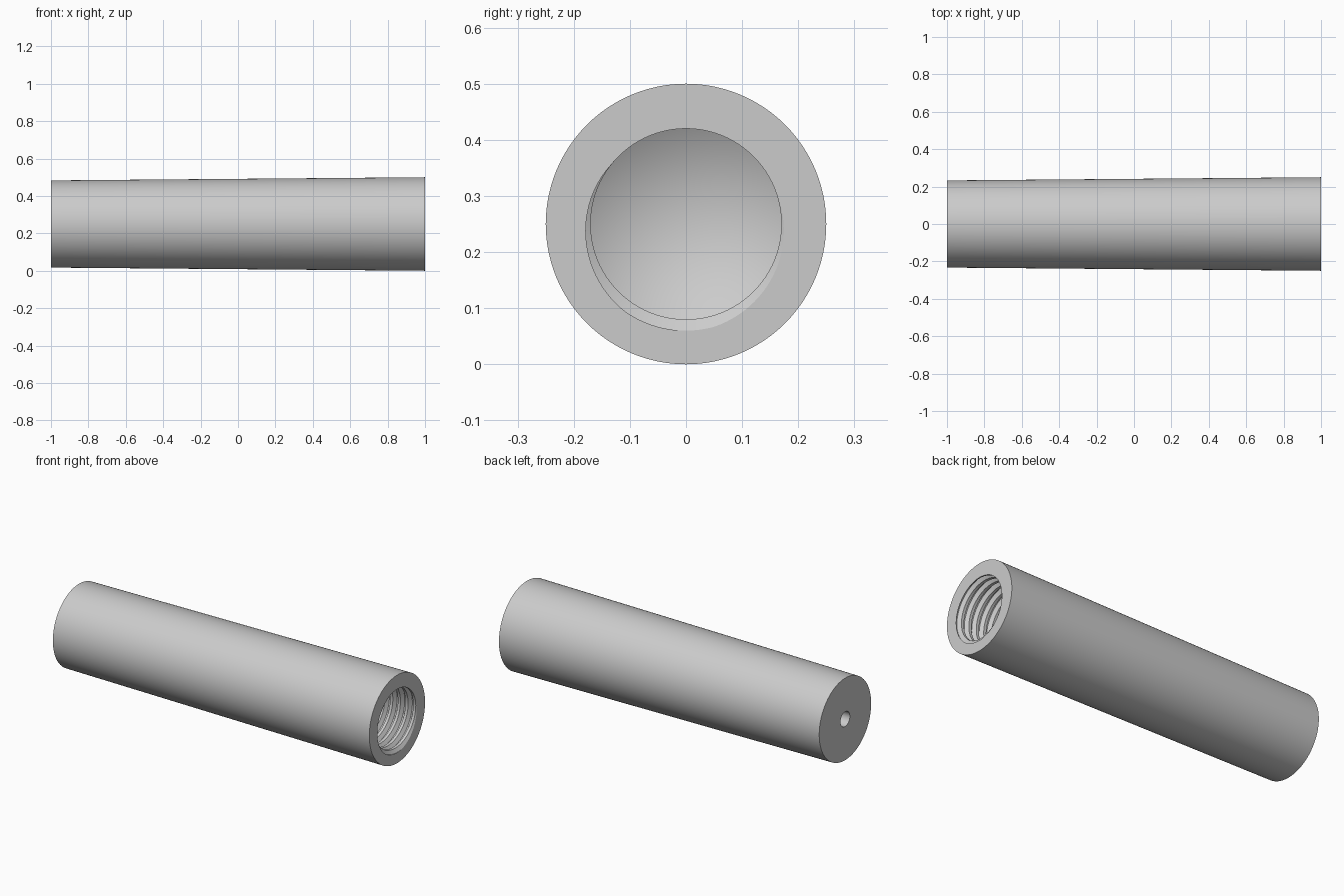
import bpy
import bmesh
from math import pi, sin, cos, radians, floor

SEGMENTS = 96
CENTRE_Z = 0.25
BORE_R, ROOT_R = 0.17, 0.19       # thread crest and root radii
PITCH = 0.048
MOUTH_X, THREAD_END_X = 1.0, 0.4
START_ANGLE = radians(-100)       # where the groove is deepest at the mouth
ROOT_HALF, GROOVE_HALF = 0.07, 0.33   # groove widths as fractions of a pitch

cube = bpy.data.objects.get("Cube")
if cube:
    bpy.data.objects.remove(cube, do_unlink=True)


def thread_radius(turns):
    """Trapezoid groove profile, repeating every turn."""
    d = abs(turns - floor(turns + 0.5))
    t = (GROOVE_HALF - d) / (GROOVE_HALF - ROOT_HALF)
    return BORE_R + (ROOT_R - BORE_R) * min(1, max(0, t))


def thread_points(angle):
    """Section of the right-handed thread at one angle, mouth to end."""
    lead = (angle - START_ANGLE) / (2 * pi)
    points = []
    count = int((MOUTH_X - THREAD_END_X) / PITCH) + 4
    for turn in range(2, -count, -1):
        for step in (GROOVE_HALF, ROOT_HALF, -ROOT_HALF, -GROOVE_HALF):
            x = MOUTH_X + PITCH * (turn + step + lead)
            x = min(MOUTH_X, max(THREAD_END_X, x))
            points.append((x, thread_radius((x - MOUTH_X) / PITCH - lead)))
    return points


def section(angle):
    """Full half-section from the tail hole round to the drill point."""
    tail = [(-0.725, 0), (-0.75, 0.042), (-1, 0.042)]
    shell = [(-1, 0.233), (MOUTH_X, 0.25)]
    drill = [(THREAD_END_X, BORE_R), (0.3, BORE_R), (0.2, 0)]
    return tail + shell + thread_points(angle) + drill


# Tapered body with threaded socket and small tail hole
bm = bmesh.new()
columns = []
for i in range(SEGMENTS + 1):
    a = 2 * pi * i / SEGMENTS
    columns.append([bm.verts.new((x, r * cos(a), CENTRE_Z + r * sin(a)))
                    for x, r in section(a)])
for left, right in zip(columns, columns[1:]):
    for j in range(len(left) - 1):
        bm.faces.new((left[j], left[j + 1], right[j + 1], right[j]))
bmesh.ops.remove_doubles(bm, verts=bm.verts[:], dist=0.00002)
bmesh.ops.recalc_face_normals(bm, faces=bm.faces[:])

mesh = bpy.data.meshes.new("threaded_handle")
bm.to_mesh(mesh)
bm.free()
handle = bpy.data.objects.new("threaded_handle", mesh)
bpy.context.collection.objects.link(handle)

# Plain grey material
grey = bpy.data.materials.new("light_grey")
grey.use_nodes = True
colour = (0.6, 0.6, 0.6, 1)
grey.diffuse_color = colour
for node in grey.node_tree.nodes:
    if node.type == "BSDF_PRINCIPLED":
        node.inputs["Base Color"].default_value = colour
mesh.materials.append(grey)

# Smooth round walls, crisp rims
bpy.ops.object.select_all(action="DESELECT")
handle.select_set(True)
bpy.context.view_layer.objects.active = handle
bpy.ops.object.shade_smooth_by_angle(angle=radians(25))
